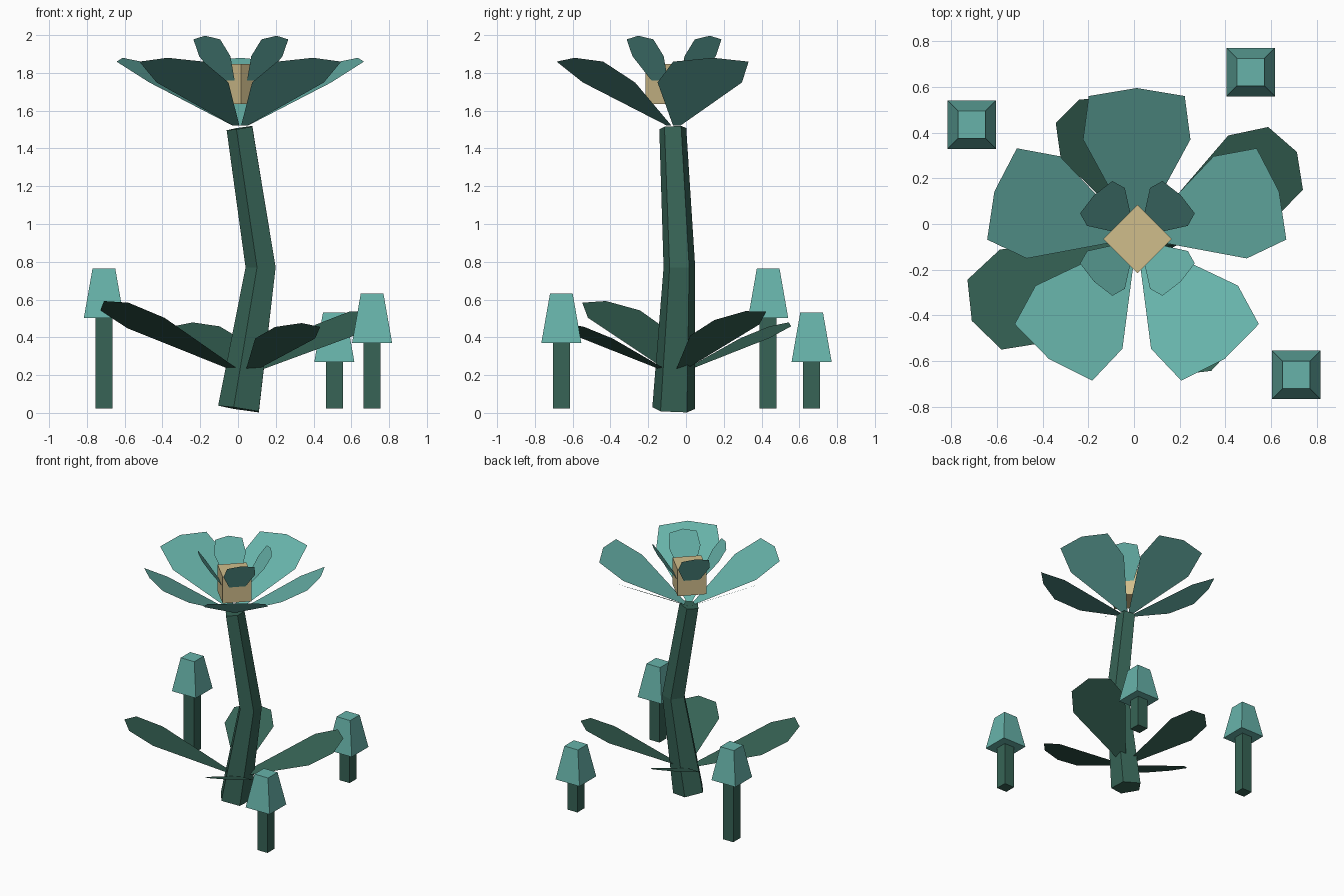
import bpy, bmesh, math
from mathutils import Vector

cube = bpy.data.objects.get("Cube")
if cube:
    bpy.data.objects.remove(cube, do_unlink=True)


def material(name, rgb):
    m = bpy.data.materials.new(name)
    m.use_nodes = True
    m.diffuse_color = (*rgb, 1)
    m.node_tree.nodes["Principled BSDF"].inputs["Base Color"].default_value = (*rgb, 1)
    return m


green = material("deep green", (0.038, 0.127, 0.093))
teal = material("teal", (0.136, 0.45, 0.40))
tan = material("tan", (0.63, 0.51, 0.26))


def finish(bm, name, mat, solid=True):
    if solid:
        bmesh.ops.recalc_face_normals(bm, faces=bm.faces)
    mesh = bpy.data.meshes.new(name)
    bm.to_mesh(mesh)
    bm.free()
    mesh.materials.append(mat)
    ob = bpy.data.objects.new(name, mesh)
    bpy.context.collection.objects.link(ob)
    return ob


def frustum(name, mat, x, y, z0, z1, half0, half1, turn=0):
    """Square block from z0 to z1, tapering from half0 to half1."""
    bm = bmesh.new()
    rings = []
    for z, half in ((z0, half0), (z1, half1)):
        ring = []
        for k in range(4):
            a = math.radians(45 + 90 * k + turn)
            r = half * math.sqrt(2)
            ring.append(bm.verts.new((x + r * math.cos(a), y + r * math.sin(a), z)))
        rings.append(ring)
    bridge(bm, rings)
    return finish(bm, name, mat)


def bridge(bm, rings):
    n = len(rings[0])
    for low, high in zip(rings, rings[1:]):
        for k in range(n):
            j = (k + 1) % n
            bm.faces.new((low[k], low[j], high[j], high[k]))
    bm.faces.new(rings[0][::-1])
    bm.faces.new(rings[-1])


def blade(name, mat, base, azimuth, half_outline, slope, scale=1.0, roll=0.0):
    """Flat petal or leaf: plan outline mirrored about its axis, then tilted."""
    a = math.radians(azimuth)
    along = Vector((math.cos(a), math.sin(a), slope))
    across = Vector((-math.sin(a), math.cos(a), roll))
    right = [(u, -v) for u, v in half_outline]
    left = [(u, v) for u, v in reversed(half_outline) if v > 0]
    bm = bmesh.new()
    bm.faces.new([bm.verts.new(Vector(base) + (along * u + across * v) * scale)
                  for u, v in right + left])
    return finish(bm, name, mat, solid=False)


# Bent five-sided stem, rings square to the path
path = [Vector((0.014, -0.065, 0.02)), Vector((0.128, -0.035, 0.77)), Vector((0.015, -0.07, 1.508))]
bm = bmesh.new()
rings = []
for i, (p, r) in enumerate(zip(path, (0.119, 0.088, 0.075))):
    t = (path[min(i + 1, 2)] - path[max(i - 1, 0)]).normalized()
    ring = []
    for k in range(5):
        a = math.radians(180 + 72 * k)
        x, y = r * math.cos(a), r * math.sin(a)
        ring.append(bm.verts.new(p + Vector((x, y, -(t.x * x + t.y * y) / t.z))))
    rings.append(ring)
bridge(bm, rings)
finish(bm, "stem", green)

# Four leaves low on the stem
leaf = [(0.03, 0.02), (0.57, 0.22), (0.75, 0.165), (0.81, 0)]
for name, az, scale, slope, roll in (("leaf_left_back", 29, 0.95, 0.44, 0.14),
                                     ("leaf_right_back", 115, 0.82, 0.42, 0),
                                     ("leaf_right_front", 206, 1.03, 0.47, 0.12),
                                     ("leaf_left_front", 297, 0.81, 0.42, 0)):
    blade(name, green, (0.04, -0.058, 0.2), az, leaf, slope, scale, roll)

# Five wide outer petals
outer = [(0.035, 0.02), (0.43, 0.235), (0.62, 0.21), (0.655, 0)]
for i in range(5):
    blade(f"outer_petal_{i + 1}", teal, (0.012, -0.06, 1.5), 90 + 72 * i, outer, 0.58)

# Four steep inner petals around the core
inner = [(0.03, 0.012), (0.195, 0.117), (0.255, 0.1), (0.268, 0)]
for i in range(4):
    blade(f"inner_petal_{i + 1}", teal, (0.015, -0.063, 1.6), 45 + 90 * i, inner, 1.48)

# Square flower core turned to a diamond
frustum("flower_core", tan, 0.015, -0.065, 1.635, 1.848, 0.106, 0.106, 45)

# Three small mushrooms
for i, (x, y, z) in enumerate(((-0.71, 0.435, 0.503), (0.51, 0.665, 0.27), (0.71, -0.66, 0.37))):
    frustum(f"mushroom_stalk_{i + 1}", green, x, y, 0.022, z + 0.02, 0.045, 0.045)
    frustum(f"mushroom_cap_{i + 1}", teal, x, y, z, z + 0.262, 0.106, 0.06)
